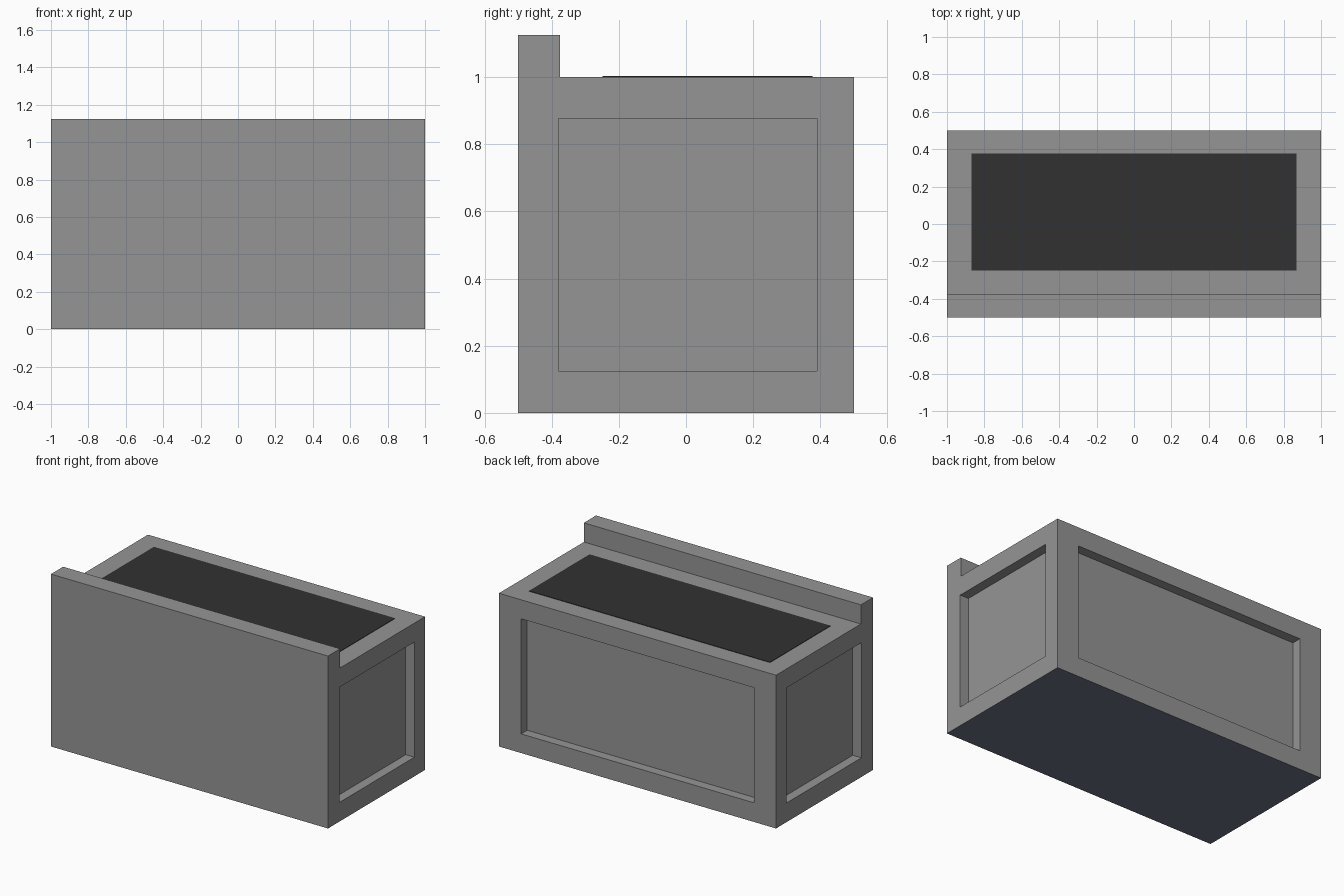
import bpy, bmesh

if "Cube" in bpy.data.objects:
    bpy.data.objects.remove(bpy.data.objects["Cube"])


def material(name, rgb):
    m = bpy.data.materials.new(name)
    m.diffuse_color = (*rgb, 1.0)
    m.use_nodes = True
    m.node_tree.nodes["Principled BSDF"].inputs["Base Color"].default_value = m.diffuse_color
    return m


grey = material("stone grey", (0.30, 0.30, 0.30))
slate = material("slate blue base", (0.147, 0.173, 0.231))
dark = material("dark top panel", (0.031, 0.031, 0.031))


def add_object(name, bm, *mats):
    bmesh.ops.recalc_face_normals(bm, faces=bm.faces)
    mesh = bpy.data.meshes.new(name)
    bm.to_mesh(mesh)
    bm.free()
    for m in mats:
        mesh.materials.append(m)
    obj = bpy.data.objects.new(name, mesh)
    bpy.context.collection.objects.link(obj)
    return obj


def box(name, lo, hi, mat):
    bm = bmesh.new()
    bmesh.ops.create_cube(bm, size=1.0)
    for v in bm.verts:
        v.co = [(a + b) / 2 + c * (b - a) for a, b, c in zip(lo, hi, v.co)]
    return add_object(name, bm, mat)


# Counter body: side profile with raised front lip, extruded along x
profile = [(-0.5, 0), (0.5, 0), (0.5, 1), (-0.375, 1), (-0.375, 1.125), (-0.5, 1.125)]
bm = bmesh.new()
side = bm.faces.new([bm.verts.new((-1, y, z)) for y, z in profile])
ext = bmesh.ops.extrude_face_region(bm, geom=[side], use_keep_orig=True)
moved = [g for g in ext["geom"] if isinstance(g, bmesh.types.BMVert)]
bmesh.ops.translate(bm, vec=(2, 0, 0), verts=moved)
bmesh.ops.recalc_face_normals(bm, faces=bm.faces)
for f in bm.faces:
    f.material_index = 1 if f.normal.z < -0.9 else 0   # underside is slate
body = add_object("counter_body", bm, grey, slate)

# Recessed panels on both ends and the back
DEPTH, Z0, Z1 = 0.0625, 0.125, 0.876
cutters = [
    box("right_panel_cutter", (1 - DEPTH, -0.38, Z0), (1.2, 0.39, Z1), grey),
    box("left_panel_cutter", (-1.2, -0.38, Z0), (-1 + DEPTH, 0.39, Z1), grey),
    box("back_panel_cutter", (-0.84, 0.5 - DEPTH, Z0), (0.84, 0.7, Z1), grey),
]
for c in cutters:
    mod = body.modifiers.new(c.name, 'BOOLEAN')
    mod.operation = 'DIFFERENCE'
    mod.solver = 'EXACT'
    mod.object = c
    c.hide_render = True
    c.display_type = 'WIRE'

# Dark inlay on the worktop
box("worktop_inlay", (-0.87, -0.248, 0.998), (0.87, 0.376, 1.003), dark)
